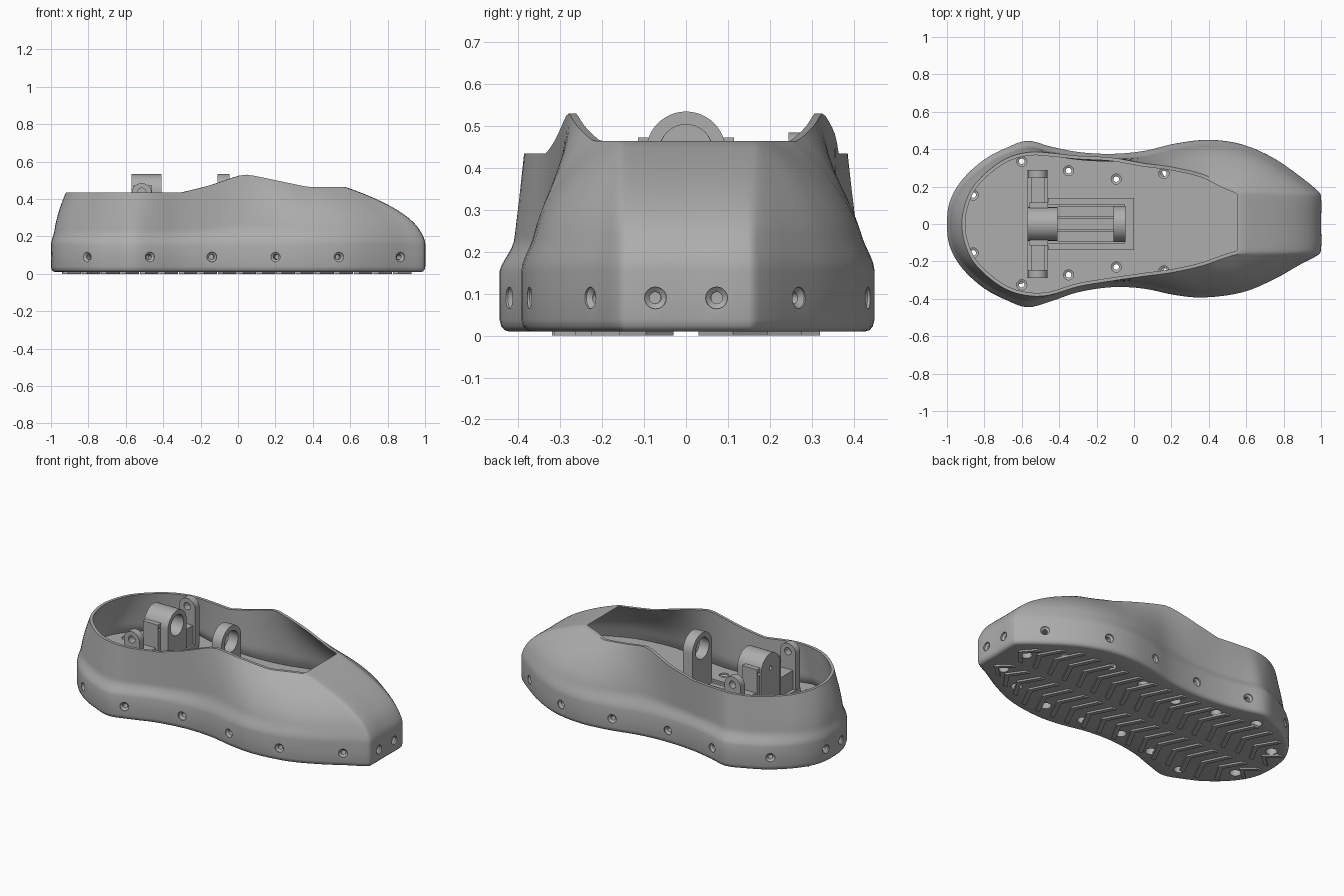
import bpy, bmesh, math
from mathutils import Vector

if "Cube" in bpy.data.objects:
    bpy.data.objects.remove(bpy.data.objects["Cube"])

grey = bpy.data.materials.new("warm_grey")
grey.use_nodes = True
grey.diffuse_color = (0.42, 0.42, 0.42, 1)
grey.node_tree.nodes["Principled BSDF"].inputs["Base Color"].default_value = (0.42, 0.42, 0.42, 1)


def finish(name, bm):
    bmesh.ops.recalc_face_normals(bm, faces=bm.faces)
    mesh = bpy.data.meshes.new(name)
    bm.to_mesh(mesh)
    bm.free()
    mesh.materials.append(grey)
    obj = bpy.data.objects.new(name, mesh)
    bpy.context.collection.objects.link(obj)
    return obj


def activate(obj):
    bpy.ops.object.select_all(action='DESELECT')
    obj.select_set(True)
    bpy.context.view_layer.objects.active = obj


def smooth(obj, angle=38):
    activate(obj)
    bpy.ops.object.shade_smooth_by_angle(angle=math.radians(angle))


def cut(obj, cutter):
    mod = obj.modifiers.new("holes", 'BOOLEAN')
    mod.operation, mod.solver, mod.object = 'DIFFERENCE', 'EXACT', cutter
    activate(obj)
    bpy.ops.object.modifier_apply(modifier=mod.name)
    bpy.data.objects.remove(cutter)


def loft(bm, rings):
    """Closed skin through rings of equal length, capped at both ends."""
    loops = [[bm.verts.new(p) for p in ring] for ring in rings]
    n = len(loops[0])
    for a, b in zip(loops, loops[1:]):
        for i in range(n):
            j = (i + 1) % n
            bm.faces.new((a[i], a[j], b[j], b[i]))
    bm.faces.new(loops[0])
    bm.faces.new(loops[-1])


def lathe(bm, profile, origin, axis, sides=20):
    """Turned solid from (radius, distance along axis) pairs."""
    turn = Vector(axis).to_track_quat('Z', 'Y')
    loft(bm, [[Vector(origin) + turn @ Vector((r * math.cos(k * math.tau / sides),
                                               r * math.sin(k * math.tau / sides), h))
               for k in range(sides)] for r, h in profile])


def turned(name, profile, origin, axis, sides=32):
    bm = bmesh.new()
    lathe(bm, profile, origin, axis, sides)
    return finish(name, bm)


def box(name, x, y, z):
    bm = bmesh.new()
    loft(bm, [[(x[0], y[0], h), (x[1], y[0], h), (x[1], y[1], h), (x[0], y[1], h)] for h in z])
    return finish(name, bm)


def arch(name, span, centre, r, top_z, foot, along_x=True):
    """Upright plate with a round top, extruded along x or y."""
    prof = [(centre + r, foot)]
    prof += [(centre + r * math.cos(math.pi * k / 24), top_z + r * math.sin(math.pi * k / 24))
             for k in range(25)]
    prof.append((centre - r, foot))
    bm = bmesh.new()
    loft(bm, [[(s, u, z) if along_x else (u, s, z) for u, z in prof] for s in span])
    return finish(name, bm)


def lerp(table, x):
    if x <= table[0][0]:
        return table[0][1]
    for (a, u), (b, v) in zip(table, table[1:]):
        if x <= b:
            return u + (v - u) * (x - a) / (b - a)
    return table[-1][1]


def spline(pts, steps=4):
    """Closed smooth curve, safe for uneven spacing."""
    n, out = len(pts), []
    pts = [Vector(p) for p in pts]
    tan = [(pts[(i + 1) % n] - pts[i - 1]).normalized() for i in range(n)]
    for i in range(n):
        a, b = pts[i], pts[(i + 1) % n]
        d = (b - a).length
        for k in range(steps):
            t = k / steps
            out.append(a * (2*t**3 - 3*t*t + 1) + b * (3*t*t - 2*t**3)
                       + tan[i] * d * (t**3 - 2*t*t + t) + tan[(i + 1) % n] * d * (t**3 - t*t))
    return out


def inward(ring):
    """Unit normals pointing to the inside of a clockwise ring."""
    n = len(ring)
    tans = [(ring[(i + 1) % n] - ring[i - 1]).normalized() for i in range(n)]
    return [Vector((t.y, -t.x)) for t in tans]


def inset(ring, dist):
    return [p + d * dist for p, d in zip(ring, inward(ring))]


# Shell stations: base x, y and rim x, y
heel = [(-.985, .12, -.905, .1), (-.92, .235, -.86, .2), (-.8, .345, -.76, .3),
        (-.68, .408, -.66, .36), (-.57, .445, -.55, .385), (-.45, .415, -.45, .38)]
left = [(-.3, .385, -.3, .365), (-.12, .375, -.12, .355), (.05, .39, .05, .325),
        (.22, .43, .2, .305), (.4, .45, .37, .265), (.58, .425, .47, .215), (.75, .35, .53, .19),
        (.9, .245, .56, .175), (.985, .175, .57, .165), (1, .15, .572, .13), (1, 0, .572, 0)]
right = [(1, -.14, .572, -.12), (.985, -.165, .567, -.15), (.9, -.21, .555, -.16),
         (.75, -.295, .52, -.17), (.58, -.365, .46, -.19), (.37, -.393, .36, -.225),
         (.22, -.38, .2, -.26), (.05, -.345, .05, -.28), (-.12, -.338, -.12, -.305),
         (-.3, -.365, -.3, -.335)]
stations = [(-1, 0, -.92, 0)] + heel + left + right
stations += [(a, -b, c, -d) for a, b, c, d in reversed(heel)]
base = spline([s[:2] for s in stations])
rim = spline([s[2:] for s in stations])
normals = inward(base)
RIM_Z = [(-.3, .435), (-.15, .472), (0, .524), (.05, .53), (.1, .522), (.37, .465)]
BULGE = [(-1, 1.7), (-.85, 1.2), (-.6, 1), (-.12, 1), (.05, 1.3), (.3, 1.8), (.6, 2), (.8, 2.1)]
LEDGE = [(-1, .013), (-.8, .026), (-.1, .026), (.3, .022), (.7, .012), (1, .008)]
SHOULDER, FLOOR = .155, .185
rim_z = [lerp(RIM_Z, p.x) for p in rim]


def level(frac):
    """Plan points and heights of the wall at a given height fraction per station."""
    plan = []
    for b, r, d, f in zip(base, rim, normals, frac):
        s = min(1, f / .27)
        step = lerp(LEDGE, b.x) * s * s * (3 - 2 * s) * (1 - f)
        plan.append(b.lerp(r, f ** lerp(BULGE, b.x)) + d * step)
    return plan, [SHOULDER + (z - SHOULDER) * f for z, f in zip(rim_z, frac)]


def to3d(plan, heights):
    return [(p.x, p.y, z) for p, z in zip(plan, heights)]


# Shoe shell: rounded sole edge, wall up to the rim, inner wall down to the floor
count = len(base)
rings = [to3d(inset(base, d), [z] * count)
         for d, z in ((.022, .01), (.012, .013), (.004, .022), (0, .038), (0, .1))]
for k in range(21):
    rings.append(to3d(*level([k / 20] * count)))
low = [(FLOOR - SHOULDER) / (z - SHOULDER) for z in rim_z]
for k in range(13):
    plan, heights = level([1 + (f - 1) * k / 12 for f in low])
    rings.append(to3d(inset(plan, .018), heights))
bm = bmesh.new()
loft(bm, rings)
shell = finish("shoe_shell", bm)


# Countersunk holes round the edge, and screw holes through the floor
def edge_y(x, side):
    return min((p for p in base if p.y * side > 0), key=lambda p: abs(p.x - x)).y


bm = bmesh.new()
spots = [(x, side) for x in (-.81, -.47, -.14, .2, .54, .87) for side in (1, -1)]
targets = [Vector((x, edge_y(x, s))) for x, s in spots]
targets += [Vector((x, y)) for x in (-.995, 1) for y in (-.073, .073)]
for target in targets:
    d = normals[min(range(count), key=lambda k: (base[k] - target).length)]
    lathe(bm, ((.026, -.02), (.026, .008), (.014, .018), (.014, .07)),
          (target.x, target.y, .09), (d.x, d.y, 0))
screws = [(-.86, .155), (-.86, -.155), (-.6, .335), (-.6, -.325), (-.35, .285), (-.35, -.272),
          (-.095, .24), (-.095, -.23), (.16, .27), (.16, -.25)]
for x, y in screws:
    lathe(bm, ((.032, 0), (.032, .05), (.015, .06), (.015, .17), (.027, .176), (.027, .21)),
          (x, y, 0), (0, 0, 1))
for x, y in ((.42, .3), (.42, -.26), (.68, .22), (.68, -.2), (.86, .1), (.86, -.1)):
    lathe(bm, ((.032, 0), (.032, .05), (.015, .06), (.015, .15)), (x, y, 0), (0, 0, 1))
cut(shell, finish("hole_cutter", bm))
smooth(shell)

# Chevron treads under the sole
bm = bmesh.new()
for side in (1, -1):
    for k in range(18):
        x = -.87 + k * .104
        wide = min(.32, abs(edge_y(x, side)) - .05, abs(edge_y(x - .07, side)) - .05)
        mid = (wide + .03) / 2
        v = [(x - .07, .03), (x, mid), (x - .07, wide), (x - .04, wide), (x + .03, mid), (x - .04, .03)]
        loft(bm, [[(a, b * side, z) for a, b in v] for z in (0, .014)])
finish("sole_treads", bm)

# Floor plate and rails
box("floor_plate", (-.46, 0), (-.14, .14), (.18, .195))
for y in (-.1, -.035, .035, .1):
    box("floor_rail", (-.46, -.05), (y - .008, y + .008), (.19, .208))

# Front bearing post with a through hole
post = arch("bearing_post", (-.11, -.045), 0, .095, .44, .18)
cut(post, turned("post_cutter", ((.064, 0), (.064, .2)), (-.2, 0, .44), (1, 0, 0)))
smooth(post)

# Rear bracket: foot plate, bearing block, crossbeam, flanges and side lugs
box("bracket_foot", (-.57, -.463), (-.288, .288), (.18, .215))
block = arch("bearing_block", (-.57, -.41), 0, .09, .443, .18)
cut(block, turned("block_cutter", ((.062, 0), (.062, .11), (.012, .11), (.012, .3)),
                  (-.39, 0, .443), (-1, 0, 0)))
smooth(block)
for side in (1, -1):
    flange = box("bracket_flange", (-.56, -.46), sorted((side * .075, side * .115)), (.2, .473))
    cut(flange, turned("flange_cutter", ((.009, 0), (.009, .2)), (-.6, side * .102, .44), (1, 0, 0)))
    box("crossbeam", (-.55, -.475), sorted((side * .1, side * .26)), (.2, .33))
    lug = arch("side_lug", sorted((side * .245, side * .288)), -.515, .053, .432, .2, False)
    cut(lug, turned("lug_cutter", ((.022, -.1), (.022, .1)), (-.515, side * .26, .437), (0, 1, 0)))
    smooth(lug)
